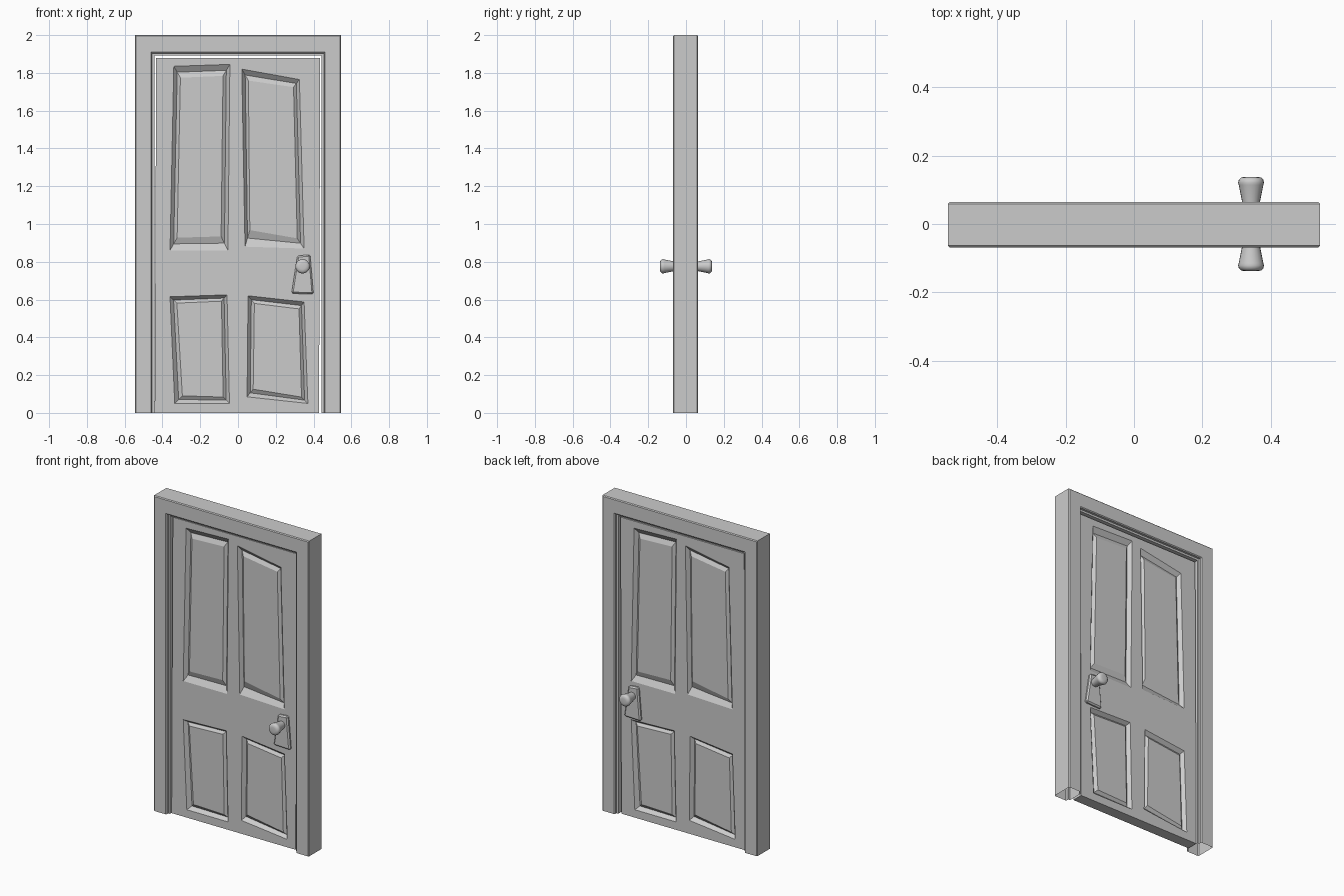
import bpy, bmesh
from math import cos, sin, pi

if "Cube" in bpy.data.objects:
    bpy.data.objects.remove(bpy.data.objects["Cube"])


def make(name, bm, smooth=0):
    bmesh.ops.recalc_face_normals(bm, faces=bm.faces[:])
    me = bpy.data.meshes.new(name)
    bm.to_mesh(me)
    bm.free()
    ob = bpy.data.objects.new(name, me)
    bpy.context.collection.objects.link(ob)
    if smooth:
        bpy.context.view_layer.objects.active = ob
        ob.select_set(True)
        bpy.ops.object.shade_smooth_by_angle(angle=smooth)
        ob.select_set(False)
    return ob


# Frame: stepped profile (inset, y) swept up, across and down, open at the floor
half = [(0.0, 0.061), (0.005, 0.066), (0.084, 0.066), (0.089, 0.061), (0.089, 0.047), (0.101, 0.047)]
profile = half + [(d, -y) for d, y in reversed(half)]
bm = bmesh.new()
rings = []
for sx, top in ((-1, 0), (-1, 1), (1, 1), (1, 0)):
    rings.append([bm.verts.new((sx * (0.544 - d), y - 0.002, (2.0 - d * 1.08) * top)) for d, y in profile])
for a, b in zip(rings, rings[1:]):
    for i in range(len(profile)):
        j = (i + 1) % len(profile)
        bm.faces.new((a[i], a[j], b[j], b[i]))
make("door_frame", bm)

# Door leaf: hand-cut crooked panels, corners ordered BL, BR, TR, TL
HALF = 0.035
STEPS = ((0.7, 0.022), (1.35, 0.009))     # groove, then raised field: (inset factor, depth)
panels = {
    (0, 0): ([(-.335, .05), (-.045, .05), (-.058, .625), (-.36, .615)],
             [(-.305, .08), (-.07, .075), (-.08, .60), (-.333, .59)]),
    (1, 0): ([(.048, .085), (.37, .05), (.35, .587), (.053, .62)],
             [(.072, .115), (.345, .075), (.33, .56), (.078, .59)]),
    (0, 1): ([(-.36, .86), (-.053, .86), (-.043, 1.845), (-.34, 1.835)],
             [(-.332, .91), (-.08, .915), (-.07, 1.80), (-.314, 1.79)]),
    (1, 1): ([(.037, .88), (.35, .87), (.325, 1.765), (.02, 1.82)],
             [(.056, .945), (.323, .91), (.302, 1.735), (.046, 1.775)]),
}
cols = [0, -.35, -.05, .05, .35, 0]
rows = [0, .06, .61, .87, 1.80, 1.88]


def rim_x(side, z):
    t = z / 1.88
    return -0.441 + 0.008 * t if side < 0 else 0.429 + 0.006 * t


bm = bmesh.new()
for s in (1, -1):           # back face is the front turned half round
    grid = {}
    for c in range(6):
        for r in range(6):
            if c in (0, 5) or r in (0, 5):
                z = rows[r]
                x = rim_x(-s, z) if c == 0 else rim_x(s, z) if c == 5 else s * cols[c]
            else:
                outer = panels[((c - 1) // 2, (r - 1) // 2)][0]
                k = {(0, 0): 0, (1, 0): 1, (1, 1): 2, (0, 1): 3}[((c - 1) % 2, (r - 1) % 2)]
                x, z = outer[k]
                x *= s
            grid[c, r] = bm.verts.new((x, -s * HALF, z))
    for c in range(5):
        for r in range(5):
            q = [grid[c, r], grid[c + 1, r], grid[c + 1, r + 1], grid[c, r + 1]]
            if c in (1, 3) and r in (1, 3):
                outer, inner = panels[(c // 2, r // 2)]
                for f, depth in STEPS:
                    n = [bm.verts.new((s * (ox + f * (ix - ox)), -s * (HALF - depth), oz + f * (iz - oz)))
                         for (ox, oz), (ix, iz) in zip(outer, inner)]
                    for i in range(4):
                        j = (i + 1) % 4
                        bm.faces.new((q[i], q[j], n[j], n[i]))
                    q = n
            bm.faces.new(q)
bmesh.ops.bridge_loops(bm, edges=[e for e in bm.edges if e.is_boundary])
make("door_leaf", bm)

# Handle plates and rounded, flared knobs on both sides
CX, CZ, SEG = 0.342, 0.776, 20
plate = [(-.059, .632), (.058, .628), (.040, .838), (-.028, .832)]
knob = [(.023, .045), (.026, .065), (.036, .114), (.038, .121), (.036, .129), (.029, .136), (.016, .138)]
for s, side in ((1, "front"), (-1, "back")):
    bm = bmesh.new()
    lo = [bm.verts.new((CX + s * x, -s * 0.03, z)) for x, z in plate]
    hi = [bm.verts.new((CX + s * x, -s * 0.052, z)) for x, z in plate]
    bm.faces.new(lo)
    bm.faces.new(hi)
    for i in range(4):
        j = (i + 1) % 4
        bm.faces.new((lo[i], lo[j], hi[j], hi[i]))
    bmesh.ops.recalc_face_normals(bm, faces=bm.faces[:])
    sharp = [e for e in bm.edges if not all(v in lo for v in e.verts)]
    bmesh.ops.bevel(bm, geom=sharp, offset=0.008, segments=1, profile=0.5, affect='EDGES')
    make(side + "_handle_plate", bm)

    bm = bmesh.new()
    rings = [[bm.verts.new((CX + r * cos(2 * pi * i / SEG), -s * y, CZ + r * sin(2 * pi * i / SEG)))
              for i in range(SEG)] for r, y in knob]
    for a, b in zip(rings, rings[1:]):
        for i in range(SEG):
            j = (i + 1) % SEG
            bm.faces.new((a[i], a[j], b[j], b[i]))
    bm.faces.new(rings[0])
    bm.faces.new(rings[-1])
    make(side + "_knob", bm, 1.0)
